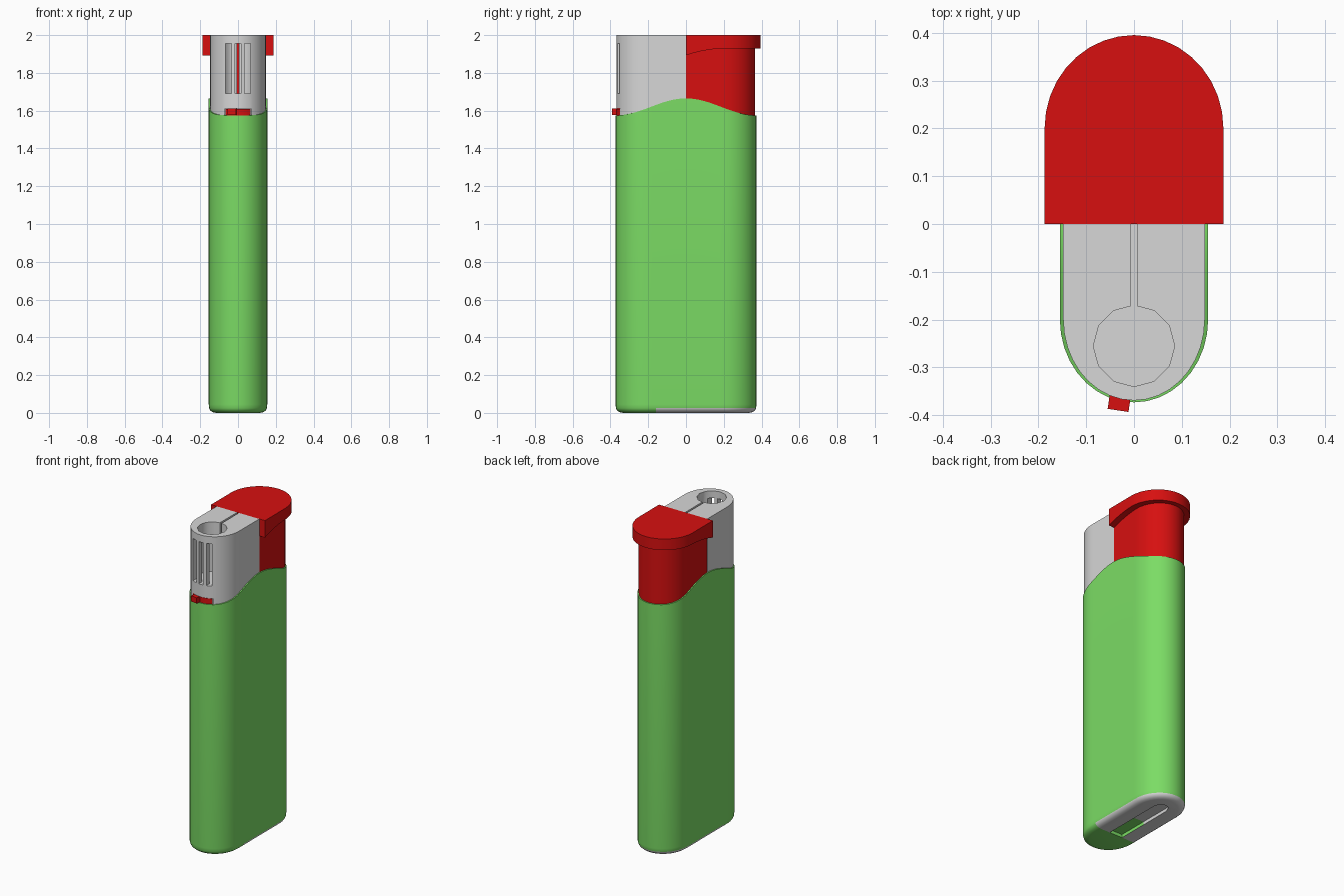
import bpy, bmesh, math
from mathutils import Matrix

if "Cube" in bpy.data.objects:
    bpy.data.objects.remove(bpy.data.objects["Cube"])


def material(name, rgb):
    m = bpy.data.materials.new(name)
    m.use_nodes = True
    m.diffuse_color = (*rgb, 1)
    m.node_tree.nodes["Principled BSDF"].inputs["Base Color"].default_value = (*rgb, 1)
    return m


GREEN = material("green plastic", (0.2, 0.72, 0.13))
RED = material("red plastic", (0.68, 0.005, 0.005))
GREY = material("light grey metal", (0.68, 0.68, 0.68))


def finish(name, bm, *mats):
    bmesh.ops.remove_doubles(bm, verts=bm.verts, dist=1e-5)
    bmesh.ops.recalc_face_normals(bm, faces=bm.faces)
    mesh = bpy.data.meshes.new(name)
    bm.to_mesh(mesh)
    bm.free()
    ob = bpy.data.objects.new(name, mesh)
    bpy.context.collection.objects.link(ob)
    for m in mats:
        mesh.materials.append(m)
    return ob


def half_round(width, straight, tip, start=0, steps=10, arc=9):
    """(half width, y) from a flat end to a rounded tip."""
    pts = [(width, start + (straight - start) * i / steps) for i in range(steps)]
    for i in range(arc + 1):
        t = math.pi / 2 * i / arc
        pts.append((width * math.cos(t), straight + (tip - straight) * math.sin(t)))
    return pts


def ring(profile, z):
    height = z if callable(z) else lambda y: z
    return [(w, y, height(y)) for w, y in profile]


def loft(name, rings, *mats):
    """Mirror-symmetric solid through rings, capped with cross strips."""
    bm = bmesh.new()
    right = [[bm.verts.new(p) for p in r] for r in rings]
    left = [[bm.verts.new((-w, y, z)) for w, y, z in r] for r in rings]
    n = len(rings[0])
    for k in range(len(rings) - 1):
        for side in (left, right):
            for i in range(n - 1):
                bm.faces.new((side[k][i], side[k][i + 1], side[k + 1][i + 1], side[k + 1][i]))
        for i in (0, n - 1):
            bm.faces.new((left[k][i], right[k][i], right[k + 1][i], left[k + 1][i]))
    for k in (0, -1):
        for i in range(n - 1):
            bm.faces.new((left[k][i], right[k][i], right[k][i + 1], left[k][i + 1]))
    return finish(name, bm, *mats)


def box(name, x, y, z, *mats, turn=0):
    bm = bmesh.new()
    bmesh.ops.create_cube(bm, size=1)
    lo, hi = zip(x, y, z)
    mid = [(a + b) / 2 for a, b in zip(lo, hi)]
    size = [b - a for a, b in zip(lo, hi)]
    bm.transform(Matrix.Translation(mid) @ Matrix.Rotation(turn, 4, "Z") @ Matrix.Diagonal((*size, 1)))
    return finish(name, bm, *mats)


def cut(ob, cutter):
    mod = ob.modifiers.new("cut", "BOOLEAN")
    mod.operation, mod.solver, mod.object = "DIFFERENCE", "EXACT", cutter
    bpy.context.view_layer.objects.active = ob
    bpy.ops.object.modifier_apply(modifier=mod.name)
    bpy.data.objects.remove(cutter)


def flip(profile):
    return [(w, -y) for w, y in profile]


# Fuel body: rounded foot, wavy rim, recessed top
def body_outline(inset):
    back = half_round(0.155 - inset, 0.2, 0.373 - inset)
    return flip(back)[::-1] + back[1:]


def wave(y):
    return 1.62 + 0.045 * math.cos(math.pi * y / 0.373)


foot = [(0.04, 0), (0.02, 0.004), (0.007, 0.014), (0.002, 0.025), (0, 0.045)]
rings = [ring(body_outline(i), z) for i, z in foot]
rings += [ring(body_outline(0), wave), ring(body_outline(0.012), wave), ring(body_outline(0.012), 1.5)]
body = loft("fuel_body", rings, GREEN, GREY)

# Slot under the foot, and the grey base around it
slot = half_round(0.045, 0.22, 0.28, start=-0.16, steps=2)
cut(body, loft("slot_cutter", [ring(slot, -0.1), ring(slot, 0.02)], GREEN, GREY))
for f in body.data.polygons:
    x, y, z = f.center
    in_slot = abs(x) < 0.05 and z > 0.003 and y < 0.03
    f.material_index = int(z < 0.024 and y > -0.16 and not in_slot)

# Metal wind guard with flame hole, groove and front vents
guard_shape = flip(half_round(0.148, 0.2, 0.369))
guard = loft("wind_guard", [ring(guard_shape, 1.5), ring(guard_shape, 2)], GREY)
bm = bmesh.new()
bmesh.ops.create_cone(bm, cap_ends=True, segments=12, radius1=0.085, radius2=0.085, depth=0.4,
                      matrix=Matrix.Translation((0, -0.255, 1.89)))
cut(guard, finish("hole_cutter", bm, GREY))
cut(guard, box("groove_cutter", (-0.006, 0.006), (-0.22, 0.05), (1.69, 2.1), GREY))
for x in (-0.05, 0, 0.05):
    cut(guard, box("vent_cutter", (x - 0.015, x + 0.015), (-0.45, -0.27), (1.69, 1.955), GREY))
cut(guard, box("adjuster_cutter", (-0.07, 0.07), (-0.45, -0.3), (1.55, 1.612), GREY))

# Flame adjuster: curved band with a small lever
band = [(w, y) for w, y in flip(half_round(0.147, 0.2, 0.367, arc=40)) if w < 0.07 and y < -0.3]
loft("adjuster_band", [ring(band, 1.56), ring(band, 1.61)], RED)
box("adjuster_lever", (-0.052, -0.008), (-0.39, -0.345), (1.576, 1.612), RED, turn=-0.15)

# Press button: stem and overhanging cap
stem = half_round(0.148, 0.2, 0.366, start=0.001)
loft("button_stem", [ring(stem, 1.5), ring(stem, 1.95)], RED)
cap = half_round(0.187, 0.2, 0.395)
loft("button_cap", [ring(cap, lambda y: 1.93 - 0.037 * max(0, 1 - y / 0.22) ** 2), ring(cap, 2)], RED)

# Smooth curved sides, keep hard edges
bpy.ops.object.select_all(action="DESELECT")
for ob in bpy.context.collection.objects:
    if ob.type == "MESH":
        ob.select_set(True)
        bpy.context.view_layer.objects.active = ob
bpy.ops.object.shade_smooth_by_angle(angle=math.radians(35))
